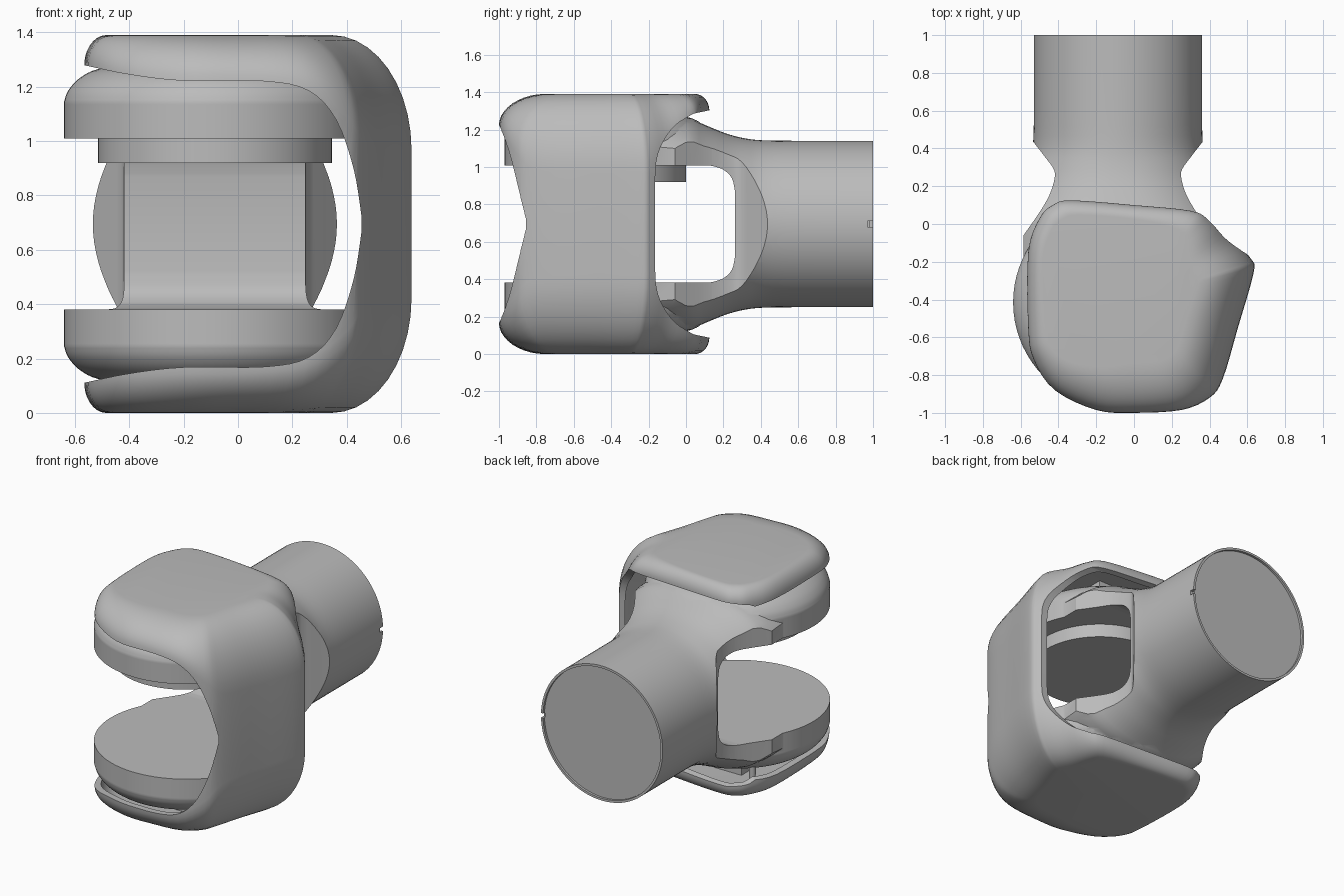
import bpy, bmesh, math
from mathutils import Vector

cube = bpy.data.objects.get("Cube")
if cube:
    bpy.data.objects.remove(cube, do_unlink=True)

MID = 0.695            # mirror height of the fork
AXIS = -0.085          # x of the tube and disc axis
DISC_Y = -0.415

grey = bpy.data.materials.new("satin_grey")
grey.use_nodes = True
grey.diffuse_color = (0.5, 0.5, 0.5, 1)
grey.node_tree.nodes["Principled BSDF"].inputs["Base Color"].default_value = (0.5, 0.5, 0.5, 1)


def spline(points, closed=False, steps=5):
    """Smooth curve through points of any dimension."""
    pts = [Vector(p) for p in points]
    n = len(pts)
    at = (lambda i: pts[i % n]) if closed else (lambda i: pts[max(0, min(n - 1, i))])
    out = []
    for i in range(n if closed else n - 1):
        a, b, c, d = (at(i + k) for k in (-1, 0, 1, 2))
        for s in range(steps):
            t = s / steps
            out.append(b + (c - a) * (t / 2) + (a * 2 - b * 5 + c * 4 - d) * (t * t / 2)
                       + (b * 3 - a - c * 3 + d) * (t ** 3 / 2))
    return out if closed else out + [pts[-1]]


def loft(name, rings):
    """Closed solid through rings of equal point count."""
    bm = bmesh.new()
    rows = [[bm.verts.new(p) for p in ring] for ring in rings]
    n = len(rows[0])
    for a, b in zip(rows, rows[1:]):
        for i in range(n):
            j = (i + 1) % n
            bm.faces.new((a[i], a[j], b[j], b[i]))
    bm.faces.new(rows[0])
    bm.faces.new(rows[-1])
    bmesh.ops.recalc_face_normals(bm, faces=bm.faces)
    mesh = bpy.data.meshes.new(name)
    bm.to_mesh(mesh)
    bm.free()
    obj = bpy.data.objects.new(name, mesh)
    bpy.context.collection.objects.link(obj)
    mesh.materials.append(grey)
    return obj


def prism(name, outline, axis, low, high):
    """Extrude a flat outline along one axis."""
    def place(p, h):
        q = list(p)
        q.insert(axis, h)
        return q
    return loft(name, [[place(p, h) for p in outline] for h in (low, high)])


def lathe(name, profile, centre, axis=2, sides=72):
    """Stack of circles (radius, position) along the y or z axis."""
    rings = []
    for r, h in profile:
        ring = []
        for k in range(sides):
            a = math.tau * k / sides
            u, v = centre[0] + r * math.cos(a), centre[1] + r * math.sin(a)
            ring.append((u, v, h) if axis == 2 else (u, h, v))
        rings.append(ring)
    return loft(name, rings)


def combine(obj, other, operation):
    mod = obj.modifiers.new(operation, 'BOOLEAN')
    mod.operation, mod.object, mod.solver = operation, other, 'EXACT'
    bpy.context.view_layer.objects.active = obj
    bpy.ops.object.modifier_apply(modifier=mod.name)
    bpy.data.objects.remove(other, do_unlink=True)


def smooth(obj, degrees=32):
    bpy.ops.object.select_all(action='DESELECT')
    obj.select_set(True)
    bpy.context.view_layer.objects.active = obj
    bpy.ops.object.shade_smooth_by_angle(angle=math.radians(degrees))


def mirrored(points):
    """Add the copy below the middle height to a (u, z) path."""
    return points + [(u, 2 * MID - z) for u, z in reversed(points)]


# Forked arm: tube flaring into two yokes (y, half width, half height, squareness)
stations = spline([(1, .445, .445, 2), (.6, .445, .445, 2), (.42, .45, .447, 2),
                   (.32, .47, .457, 2.1), (.22, .5, .482, 2.2), (.1, .55, .53, 2.4),
                   (0, .6, .568, 2.6), (-.2, .62, .575, 2.6)], steps=3)
rings = []
for y, w, h, n in stations:
    ring = []
    for k in range(80):
        c, s = math.cos(math.tau * k / 80), math.sin(math.tau * k / 80)
        ring.append((AXIS + w * math.copysign(abs(c) ** (2 / n), c), y,
                     MID + h * math.copysign(abs(s) ** (2 / n), s)))
    rings.append(ring)
arm = loft("forked_arm", rings)

# Waist pinched in between the tube and the yokes
waist = spline([(.46, .45), (.39, .36), (.34, .29), (.336, .24), (.36, .16),
                (.41, .07), (.5, -.06)], steps=4)
side = [(.6, 1.2), (.6, .6)] + [tuple(p) for p in waist] + [(.5, -.4)]
outline = [(AXIS + w, y) for w, y in side] + [(AXIS - w, y) for w, y in reversed(side)]
combine(arm, prism("waist_cutter", outline, 2, -1, 3), 'INTERSECT')

# Domed yoke discs
dome = [(.555, .29), (.555, .44)] + [tuple(p) for p in spline(
    [(.555, .45), (.54, .49), (.5, .535), (.43, .57), (.3, .584), (.1, .585)], steps=4)]
for sign in (1, -1):
    disc = lathe("yoke_disc", [(r, MID + sign * h) for r, h in dome], (AXIS, DISC_Y))
    combine(arm, disc, 'UNION')

# Open slot between the yokes
slot = [(-1.3, 1.009), (.1, 1.009)] + [tuple(p) for p in spline(
    [(.14, 1.006), (.2, .985), (.245, .94), (.262, .87)], steps=4)]
combine(arm, prism("slot_cutter", mirrored(slot), 0, -2, 2), 'DIFFERENCE')

# Recessed tube end with a small key notch
combine(arm, lathe("end_cutter", [(.43, .985), (.43, 1.1)], (AXIS, MID), axis=1), 'DIFFERENCE')
notch = [(.97, MID - .015), (1.1, MID - .015), (1.1, MID + .015), (.97, MID + .015)]
combine(arm, prism("notch_cutter", notch, 0, .34, .5), 'DIFFERENCE')
smooth(arm)

# Bearing boss below the upper yoke
boss = lathe("bearing_boss", [(.43, .92), (.43, 1.02)], (AXIS, -.43))
smooth(boss)

# Cover plan (x, y, edge rounding inwards, edge rounding downwards)
plan = spline([(-.33, .125, .14, .09), (0, .1, .14, .09), (.3, .07, .2, .1),
               (.41, .02, .28, .18), (.52, -.08, .38, .35), (.62, -.185, .42, .42),
               (.633, -.26, .43, .42), (.55, -.55, .45, .42), (.47, -.82, .45, .4),
               (.4, -.92, .45, .3), (.25, -.985, .45, .2), (0, -1, .45, .17),
               (-.2, -.985, .4, .17), (-.42, -.88, .3, .15), (-.53, -.72, .2, .12),
               (-.56, -.55, .18, .11), (-.56, -.15, .15, .11), (-.5, .03, .14, .1),
               (-.43, .1, .14, .09)], closed=True, steps=4)
HEART = Vector((-.05, -.42))


def cover_solid(name, shrink):
    rows = []
    for k in range(11):
        t = math.pi / 2 * k / 10
        row = []
        for x, y, inset, drop in plan:
            arm_vec = Vector((x, y)) - HEART
            arm_vec *= 1 - shrink / arm_vec.length
            p = HEART + arm_vec * (1 - inset * (1 - math.sin(t)))
            row.append((p.x, p.y, MID - shrink - drop * (1 - math.cos(t))))
        rows.append(row)
    upper = [[(x, y, MID + z) for x, y, z in row] for row in rows]
    lower = [[(x, y, MID - z) for x, y, z in row] for row in reversed(rows)]
    return loft(name, upper + lower)


cover = cover_solid("wrap_cover", 0)
combine(cover, cover_solid("cover_hollow", .035), 'DIFFERENCE')

# Front and left opening of the cover
lip = spline([(-.56, 1.278), (-.4, 1.245), (-.2, 1.222), (.1, 1.22), (.26, 1.185),
              (.36, 1.08), (.425, .9), (.455, .72)], steps=4)
front = [(-1.2, 1.3)] + [tuple(p) for p in lip]
combine(cover, prism("front_cutter", mirrored(front), 1, -2, 1), 'DIFFERENCE')

# Rear opening of the cover
rear = [(.5, 1.302), (.12, 1.302)] + [tuple(p) for p in spline(
    [(.04, 1.285), (-.06, 1.22), (-.13, 1.12), (-.16, 1.02), (-.165, .9)], steps=4)]
combine(cover, prism("rear_cutter", mirrored(rear), 0, -2, 2), 'DIFFERENCE')
smooth(cover)

# Hidden mounts and pins joining the cover to the yokes
for label, sign in (("upper", 1), ("lower", -1)):
    span = [MID + sign * h for h in (.56, .67)]
    square = [(-.3, -.65), (.15, -.65), (.15, -.15), (-.3, -.15)]
    prism(label + "_cover_mount", square, 2, *span)
    pin = lathe(label + "_cover_pin", [(.02, MID + sign * .52), (.02, MID + sign * .65)],
                (-.43, -.08), sides=16)
    smooth(pin)
